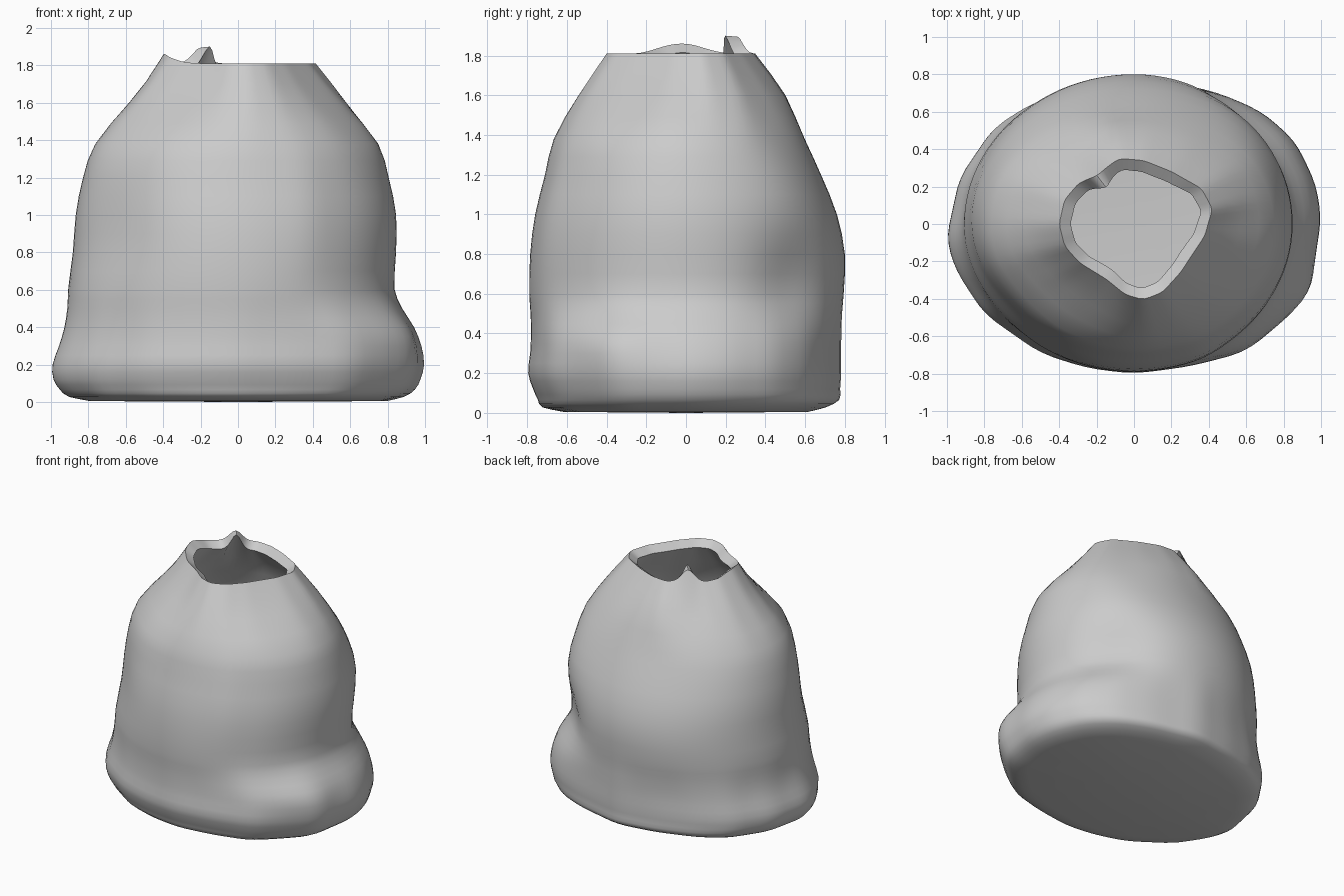
import bpy, bmesh, math

if "Cube" in bpy.data.objects:
    bpy.data.objects.remove(bpy.data.objects["Cube"])

N = 96

# Height rings: z, left x, right x, front y, back y
RINGS = [
    (0.005, .80, .80, .62, .62), (0.027, .91, .89, .725, .71), (0.065, .96, .95, .75, .78),
    (0.12, .995, .98, .775, .785), (0.20, 1.0, 1.0, .80, .79), (0.30, .965, .985, .79, .79),
    (0.40, .935, .945, .785, .79), (0.50, .918, .88, .785, .79), (0.60, .91, .838, .79, .795),
    (0.80, .885, .845, .785, .80), (1.00, .87, .845, .76, .76), (1.20, .83, .805, .71, .68),
    (1.38, .765, .75, .665, .60), (1.60, .585, .59, .545, .505), (1.81, .40, .42, .405, .35)]

# Plan outlines of the slumped base and the gathered mouth
BASE = [(1, .03), (.97, .22), (.86, .45), (.68, .61), (.45, .71), (.06, .80), (-.25, .75),
        (-.55, .65), (-.75, .52), (-.93, .25), (-1, -.08), (-.95, -.25), (-.80, -.48),
        (-.50, -.69), (-.25, -.77), (0, -.80), (.30, -.76), (.60, -.68), (.80, -.50), (.94, -.35)]
MOUTH = [(.42, .08), (.36, .19), (.20, .28), (.05, .34), (-.08, .35), (-.14, .31), (-.20, .26),
         (-.30, .22), (-.38, .13), (-.41, 0), (-.38, -.12), (-.30, -.21), (-.15, -.30),
         (-.05, -.38), (.05, -.41), (.15, -.37), (.25, -.26), (.38, -.06)]


def outline_at(points, a):
    """Point of a closed outline in direction a."""
    dx, dy = math.cos(a), math.sin(a)
    for (x1, y1), (x2, y2) in zip(points, points[1:] + points[:1]):
        ex, ey = x2 - x1, y2 - y1
        den = dx * ey - dy * ex
        if abs(den) < 1e-9:
            continue
        r = (x1 * ey - y1 * ex) / den
        s = (x1 * dy - y1 * dx) / den
        if r > 0 and -1e-6 <= s <= 1 + 1e-6:
            return r * dx, r * dy
    return dx, dy


def unit_outline(points):
    """Outline scaled so it reaches 1 on all four sides."""
    xs, ys = [p[0] for p in points], [p[1] for p in points]
    return [(x / (max(xs) if x > 0 else -min(xs)), y / (max(ys) if y > 0 else -min(ys)))
            for x, y in points]


def soft_outline(points, a, w):
    """Outline point averaged over neighbouring directions to round corners."""
    r = sum(math.hypot(*outline_at(points, a + math.radians(w * k))) for k in range(-3, 4)) / 7
    return r * math.cos(a), r * math.sin(a)


def ramp(v, a, b):
    t = min(1, max(0, (v - a) / (b - a)))
    return t * t * (3 - 2 * t)


def bump(a, deg, width):
    d = (math.degrees(a) - deg + 180) % 360 - 180
    return math.exp(-(d / width) ** 2)


def smooth_rings(rings, steps):
    """Spline the rings vertically."""
    out = []
    for i in range(len(rings) - 1):
        p = [rings[min(max(k, 0), len(rings) - 1)] for k in (i - 1, i, i + 1, i + 2)]
        for j in range(steps):
            t = j / steps
            h = p[2][0] - p[1][0]
            row = [p[1][0] + t * h]
            for k in range(1, 5):
                m1 = (p[2][k] - p[0][k]) / max(p[2][0] - p[0][0], 1e-6) * h
                m2 = (p[3][k] - p[1][k]) / max(p[3][0] - p[1][0], 1e-6) * h
                row.append((2*t**3 - 3*t*t + 1) * p[1][k] + (t**3 - 2*t*t + t) * m1
                           + (3*t*t - 2*t**3) * p[2][k] + (t**3 - t*t) * m2)
            out.append(tuple(row))
    return out + [rings[-1]]


base_u, mouth_u = unit_outline(BASE), unit_outline(MOUTH)

# Cloth dents and bulges: amount, direction, angular width, height, height spread
FOLDS = [(-.055, 43, 17, .68, .19), (.03, 45, 22, 1.15, .22), (-.055, 218, 22, .95, .32),
         (-.035, 222, 22, 1.5, .2), (.035, 325, 18, .36, .12), (.015, 296, 9, 1.1, .5)]


def sack_point(a, ring):
    z, xl, xr, yf, yb = ring
    bx, by = soft_outline(base_u, a, 1.7)
    mx, my = soft_outline(mouth_u, a, 1.2)
    cx, cy = math.cos(a), math.sin(a)
    wb, wm = 1 - ramp(z, .3, .66), ramp(z, 1.33, 1.81)
    wc = 1 - wb - wm
    x, y = bx * wb + mx * wm + cx * wc, by * wb + my * wm + cy * wc
    k = 1 + sum(amt * bump(a, d, w) * math.exp(-((z - h) / s) ** 2) for amt, d, w, h, s in FOLDS)
    k += .005 * math.sin(9 * a + 2 * z) * math.exp(-((z - 1.5) / .2) ** 2)
    top = ramp(z, 1.66, 1.81)
    z += top * (.05 * bump(a, 183, 24) + .085 * bump(a, 124, 10))
    return x * (xr if x > 0 else xl) * k, y * (yb if y > 0 else yf) * k, z


bm = bmesh.new()
angles = [2 * math.pi * i / N for i in range(N)]
loops = [[bm.verts.new(sack_point(a, r)) for a in angles] for r in smooth_rings(RINGS, 2)]


def inset_loop(loop, gap, drop):
    """Copy of a ring moved inward, keeping the pinched fold at the back."""
    out = []
    for a, v in zip(angles, loop):
        x, y, z = v.co
        fold = bump(a, 124, 10) if z > 1.6 else 0
        s = 1 - gap / math.hypot(x, y) - .06 * fold
        out.append(bm.verts.new((x * s, y * s, z - drop + .05 * fold)))
    return out


# Lip turned inward, then the inner lining down to the floor
outer = list(loops)
loops.append(inset_loop(outer[-1], .06, .045))
for ring in reversed(outer[6:-2]):
    loops.append(inset_loop(ring, .06, 0))

for lo, hi in zip(loops, loops[1:]):
    for i in range(N):
        j = (i + 1) % N
        bm.faces.new((lo[i], lo[j], hi[j], hi[i]))

# Flat underside and inner floor
for z, ring, flip in ((0, loops[0], True), (.06, loops[-1], False)):
    centre = bm.verts.new((0, 0, z))
    for i in range(N):
        a, b = ring[i], ring[(i + 1) % N]
        bm.faces.new((centre, b, a) if flip else (centre, a, b))

mesh = bpy.data.meshes.new("cloth_sack")
bm.to_mesh(mesh)
bm.free()
sack = bpy.data.objects.new("cloth_sack", mesh)
bpy.context.collection.objects.link(sack)
bpy.context.view_layer.objects.active = sack
sack.select_set(True)
bpy.ops.object.shade_smooth_by_angle(angle=math.radians(50))
